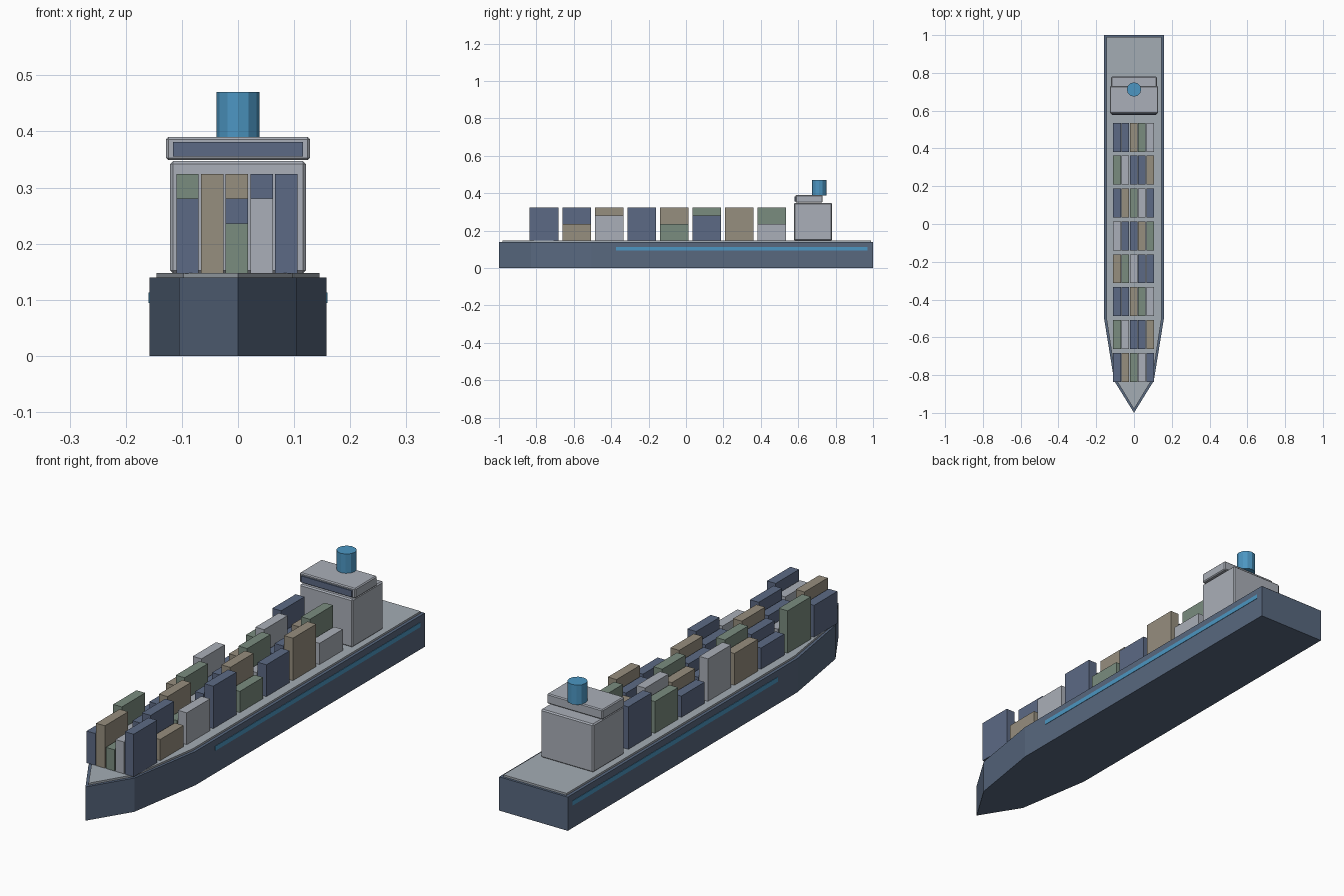
import bpy, bmesh, math

if "Cube" in bpy.data.objects:
    bpy.data.objects.remove(bpy.data.objects["Cube"])


def lin(c):
    c /= 255
    return c / 12.92 if c <= 0.04045 else ((c + 0.055) / 1.055) ** 2.4


def material(name, r, g, b):
    m = bpy.data.materials.new(name)
    m.diffuse_color = (lin(r), lin(g), lin(b), 1)
    m.use_nodes = True
    m.node_tree.nodes["Principled BSDF"].inputs["Base Color"].default_value = m.diffuse_color
    return m


HULL = material("hull_slate", 88, 104, 127)
NAVY = material("slate_blue", 92, 106, 133)
TAN = material("tan", 150, 142, 126)
GREEN = material("sage_green", 122, 140, 127)
GREY = material("light_grey", 170, 175, 184)
DECK = material("deck_grey", 164, 172, 180)
SKY = material("sky_blue", 76, 150, 194)


def finish(name, bm, mat, bevel=0):
    bmesh.ops.recalc_face_normals(bm, faces=bm.faces)
    me = bpy.data.meshes.new(name)
    bm.to_mesh(me)
    bm.free()
    me.materials.append(mat)
    ob = bpy.data.objects.new(name, me)
    bpy.context.collection.objects.link(ob)
    if bevel:
        mod = ob.modifiers.new("edge_bevel", 'BEVEL')
        mod.width, mod.segments = bevel, 1
    return ob


def box(name, x, y, z, mat, bevel=0):
    """Box from (min, max) pairs on each axis."""
    bm = bmesh.new()
    bmesh.ops.create_cube(bm, size=1)
    for v in bm.verts:
        v.co = [lo + (c + 0.5) * (hi - lo) for c, (lo, hi) in zip(v.co, (x, y, z))]
    return finish(name, bm, mat, bevel)


def prism(name, half, tip, z0, z1, mat):
    """Ship outline: mirrored half profile plus a bow tip, extruded upward."""
    outline = [(0, tip)] + half + [(-x, y) for x, y in reversed(half)]
    bm = bmesh.new()
    face = bm.faces.new([bm.verts.new((x, y, z0)) for x, y in outline])
    top = bmesh.ops.extrude_face_region(bm, geom=[face])["geom"]
    for v in top:
        if isinstance(v, bmesh.types.BMVert):
            v.co.z = z1
    return finish(name, bm, mat)


# Hull and deck plate
prism("hull", [(0.105, -0.83), (0.1575, -0.505), (0.1575, 1.0)], -1.0, 0, 0.14, HULL)
prism("deck", [(0.097, -0.82), (0.145, -0.505), (0.145, 0.99)], -0.98, 0.139, 0.148, DECK)

# Side stripes
for name, s in (("left_stripe", -1), ("right_stripe", 1)):
    box(name, sorted((s * 0.156, s * 0.1592)), (-0.375, 0.97), (0.094, 0.113), SKY)

# Deckhouse, bridge, window band
box("deckhouse", (-0.121, 0.121), (0.577, 0.781), (0.147, 0.347), GREY, 0.005)
box("bridge", (-0.128, 0.128), (0.586, 0.73), (0.349, 0.39), GREY, 0.004)
box("bridge_window", (-0.116, 0.116), (0.580, 0.588), (0.355, 0.381), NAVY)

# Funnel
bm = bmesh.new()
bmesh.ops.create_cone(bm, cap_ends=True, segments=12, radius1=0.038, radius2=0.038, depth=0.082)
for v in bm.verts:
    v.co.y += 0.712
    v.co.z += 0.429
finish("funnel", bm, SKY)

# Container stacks: colours and heights cycle along rows and columns
colours = [NAVY, TAN, GREEN, GREY, NAVY]
levels = [3, 4, 2]
for r in range(8):
    y = -0.759 + 0.174 * r
    for c in range(5):
        x = -0.09 + 0.044 * c
        top = 0.148 + 0.044 * levels[(c + r) % 3]
        box(f"container_{r}_{c}", (x - 0.02, x + 0.02), (y - 0.0765, y + 0.0765),
            (0.147, top), colours[(c + 2 * r) % 5])
